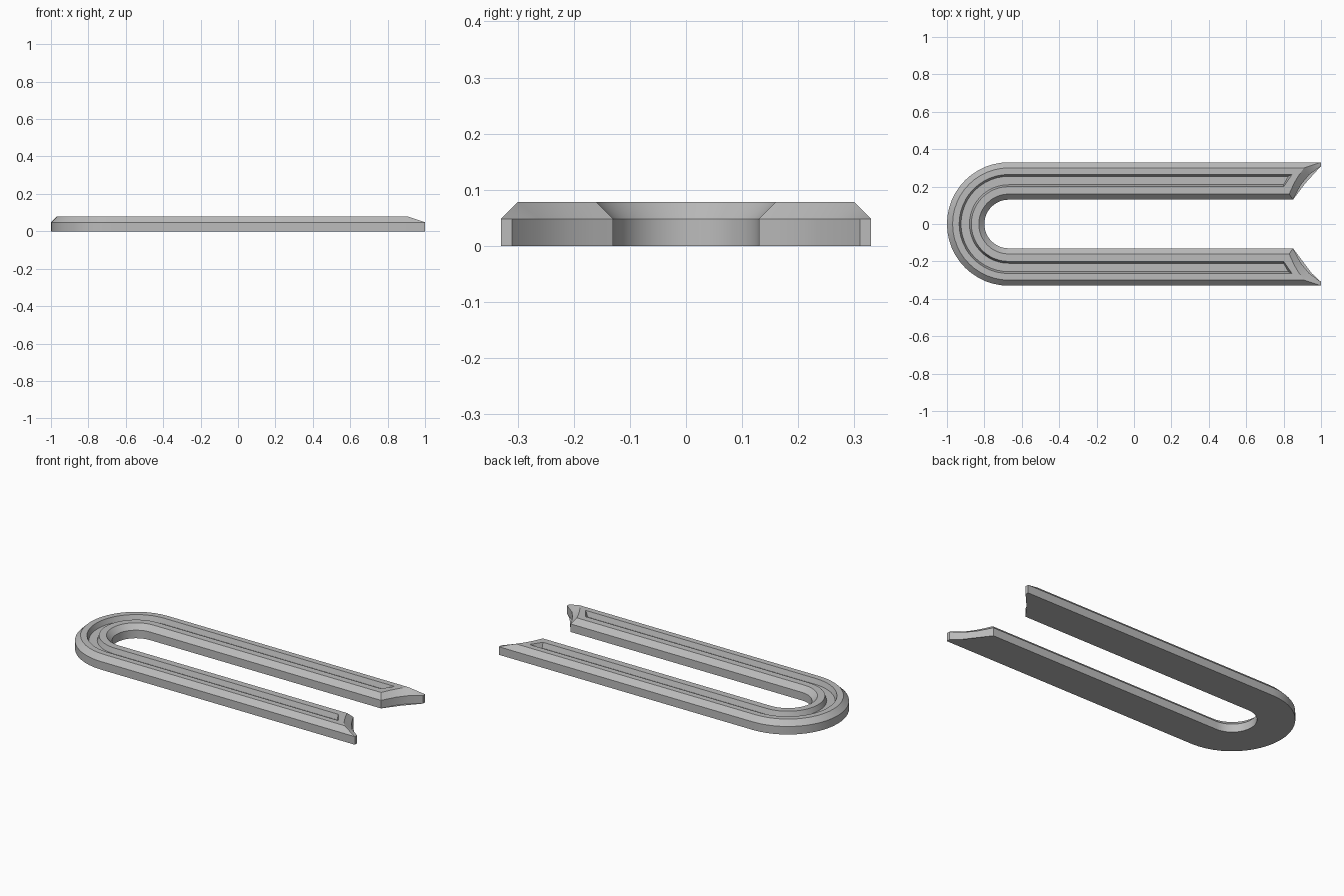
import bpy, bmesh
from math import sin, cos, pi, radians

if "Cube" in bpy.data.objects:
    bpy.data.objects.remove(bpy.data.objects["Cube"], do_unlink=True)

grey = bpy.data.materials.new("plain grey")
grey.use_nodes = True
colour = (0.5, 0.5, 0.5, 1)
grey.diffuse_color = colour
grey.node_tree.nodes["Principled BSDF"].inputs["Base Color"].default_value = colour

BEND_X, STEPS = -0.67, 12
EDGE, TOP, FLOOR = 0.048, 0.078, 0.048

# Cross-section rails: distance from the bend centre, height, x of the arm's end
rails = [(0.13, 0, 0.85), (0.13, EDGE, 0.85), (0.16, TOP, 0.83),
         (0.20, TOP, 0.80), (0.21, FLOOR, 0.80), (0.255, FLOOR, 0.825),
         (0.265, TOP, 0.845), (0.30, TOP, 0.91), (0.33, EDGE, 1.0), (0.33, 0, 1.0)]
# Concave end of the arm: lower outline and matching bevelled upper outline
low_curve = [(0.868, 0.165), (0.893, 0.21), (0.935, 0.262), (1.0, 0.31)]
top_curve = [(0.843, 0.19), (0.86, 0.225), (0.882, 0.262)]

bm = bmesh.new()

# Sweep each rail round a quarter bend and along one straight arm
grid = []
for r, z, end in rails:
    row = [bm.verts.new((BEND_X - r * cos(a), r * sin(a), z))
           for a in (pi / 2 * i / STEPS for i in range(STEPS + 1))]
    row.append(bm.verts.new((end, r, z)))
    grid.append(row)
for a, b in zip(grid, grid[1:] + grid[:1]):
    for i in range(STEPS + 1):
        bm.faces.new((a[i], a[i + 1], b[i + 1], b[i]))

# Close the concave arm end
ends = [row[-1] for row in grid]
base = [ends[0]] + [bm.verts.new((x, y, 0)) for x, y in low_curve]
rim = [ends[1]] + [bm.verts.new((x, y, EDGE)) for x, y in low_curve]
crest = [ends[2]] + [bm.verts.new((x, y, TOP)) for x, y in top_curve] + [ends[7]]
for lower, upper in ((base, rim), (rim, crest)):
    for i in range(len(lower) - 1):
        bm.faces.new((lower[i], lower[i + 1], upper[i + 1], upper[i]))
bm.faces.new((base[-1], ends[9], ends[8], rim[-1]))
bm.faces.new((rim[-1], ends[8], ends[7]))
bm.faces.new(base + [ends[9]])
bm.faces.new(crest + [ends[6], ends[3]])
bm.faces.new(ends[3:7])

bmesh.ops.recalc_face_normals(bm, faces=bm.faces)
bm.normal_update()
if any(f.normal.z > 0.9 and f.calc_center_median().z < 0.001 for f in bm.faces):
    bmesh.ops.reverse_faces(bm, faces=bm.faces)

mesh = bpy.data.meshes.new("grooved_u_bar")
bm.to_mesh(mesh)
bm.free()
mesh.materials.append(grey)
bar = bpy.data.objects.new("grooved_u_bar", mesh)
bpy.context.collection.objects.link(bar)

# Smooth the bend while keeping the bevels crisp
bpy.ops.object.select_all(action='DESELECT')
bar.select_set(True)
bpy.context.view_layer.objects.active = bar
bpy.ops.object.shade_smooth_by_angle(angle=radians(25))

# Mirror the half to make the second arm
mirror = bar.modifiers.new("second_arm", 'MIRROR')
mirror.use_axis = (False, True, False)
mirror.use_clip = True
mirror.merge_threshold = 0.0005
